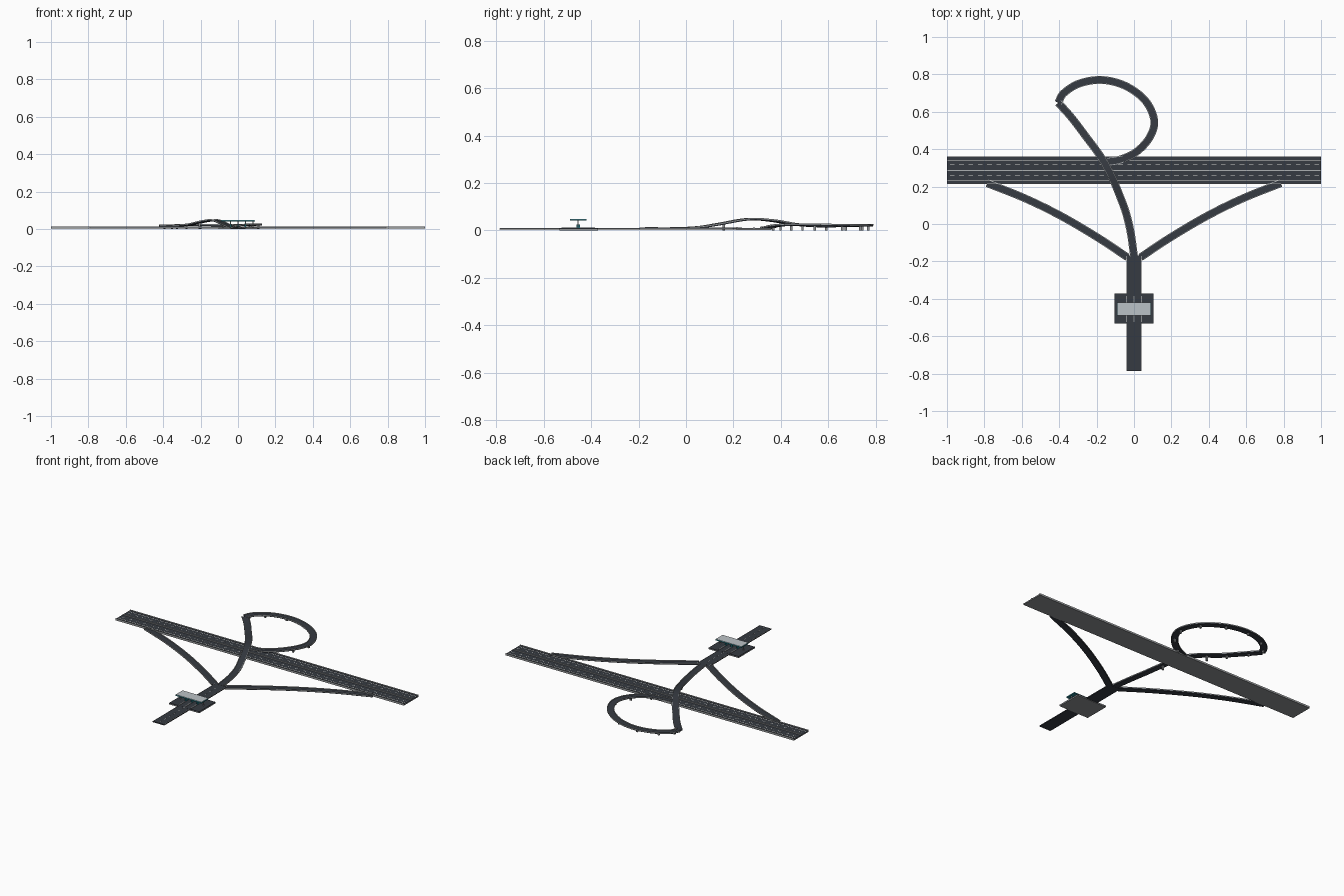
import bpy, bmesh
from mathutils import Vector
from mathutils.geometry import interpolate_bezier

cube = bpy.data.objects.get("Cube")
if cube:
    bpy.data.objects.remove(cube, do_unlink=True)


def material(name, rgb):
    m = bpy.data.materials.new(name)
    m.use_nodes = True
    m.diffuse_color = (*rgb, 1)
    m.node_tree.nodes["Principled BSDF"].inputs["Base Color"].default_value = (*rgb, 1)
    return m


asphalt = material("asphalt", (0.037, 0.043, 0.054))
concrete = material("concrete", (0.27, 0.28, 0.29))
rail_metal = material("rail metal", (0.42, 0.44, 0.45))
paint = material("white paint", (0.75, 0.75, 0.72))
roof_grey = material("pale roof", (0.5, 0.54, 0.57))
teal = material("teal trim", (0.02, 0.22, 0.27))


def finish(name, bm, mat):
    bmesh.ops.recalc_face_normals(bm, faces=bm.faces)
    mesh = bpy.data.meshes.new(name)
    bm.to_mesh(mesh)
    bm.free()
    mesh.materials.append(mat)
    ob = bpy.data.objects.new(name, mesh)
    bpy.context.collection.objects.link(ob)
    return ob


def boxes(name, mat, spans):
    """One object from boxes given as (x0, x1, y0, y1, z0, z1)."""
    bm = bmesh.new()
    for x0, x1, y0, y1, z0, z1 in spans:
        verts = bmesh.ops.create_cube(bm, size=1)["verts"]
        for v in verts:
            v.co = (x1 if v.co.x > 0 else x0, y1 if v.co.y > 0 else y0, z1 if v.co.z > 0 else z0)
    return finish(name, bm, mat)


def smooth_path(points, steps=8):
    """Smooth path through the points."""
    p = [Vector(q) for q in points]
    p = [2 * p[0] - p[1]] + p + [2 * p[-1] - p[-2]]
    out = []
    for a, b, c, d in zip(p, p[1:], p[2:], p[3:]):
        out += interpolate_bezier(b, b + (c - a) / 6, c - (d - b) / 6, c, steps + 1)[:-1]
    return out + [p[-2]]


def sweep(name, mat, path, u0, u1, w0, w1):
    """Sweep a rectangle (sideways u, upward w) along a path."""
    bm = bmesh.new()
    rings = []
    for i, p in enumerate(path):
        t = path[min(i + 1, len(path) - 1)] - path[max(i - 1, 0)]
        side = Vector((t.y, -t.x, 0)).normalized()
        rings.append([bm.verts.new(p + side * u + Vector((0, 0, w)))
                      for u, w in ((u0, w0), (u1, w0), (u1, w1), (u0, w1))])
    for r, s in zip(rings, rings[1:]):
        for k in range(4):
            n = (k + 1) % 4
            bm.faces.new((r[k], r[n], s[n], s[k]))
    bm.faces.new(rings[0])
    bm.faces.new(rings[-1])
    return finish(name, bm, mat)


def ramp_road(name, points, half=0.019):
    """Asphalt ribbon with a guard rail on each side."""
    path = smooth_path(points)
    sweep(name, asphalt, path, -half, half, -0.006, 0)
    for label, s in (("right", 1), ("left", -1)):
        sweep(f"{name}_{label}_rail", rail_metal, path, s * half - 0.0018, s * half + 0.0018, -0.001, 0.004)
    return path


# Main highway: concrete deck, two carriageways, rails and markings
MID = 0.287
boxes("highway_deck", concrete, [(-1, 1, MID - 0.073, MID + 0.073, 0.002, 0.008)])
boxes("highway_carriageways", asphalt,
      [(-1, 1, MID + s * 0.035 - 0.032, MID + s * 0.035 + 0.032, 0.007, 0.0095) for s in (-1, 1)])
boxes("highway_verges", asphalt,
      [(-1, 1, MID + s * 0.067 - 0.003, MID + s * 0.067 + 0.003, 0.007, 0.009) for s in (-1, 1)])
boxes("median_barrier", rail_metal, [(-1, 1, MID - 0.003, MID + 0.003, 0.007, 0.014)])
boxes("highway_outer_rails", rail_metal,
      [(-1, 1, MID + s * 0.0715 - 0.0015, MID + s * 0.0715 + 0.0015, 0.007, 0.014) for s in (-1, 1)])
boxes("highway_edge_lines", paint,
      [(-1, 1, MID + s * 0.054 - 0.0015, MID + s * 0.054 + 0.0015, 0.009, 0.0101) for s in (-1, 1)])
boxes("highway_lane_dashes", paint,
      [(-0.985 + 0.05 * i, -0.96 + 0.05 * i, MID + s * 0.029 - 0.0014, MID + s * 0.029 + 0.0014, 0.009, 0.0101)
       for i in range(40) for s in (-1, 1)])

# Slip roads, mirrored left and right
for side, s in (("left", 1), ("right", -1)):
    ramp_road(f"{side}_slip_road",
              [(s * 0.035, -0.178, 0.009), (s * 0.19, -0.075, 0.009), (s * 0.385, 0.04, 0.009),
               (s * 0.58, 0.136, 0.009), (s * 0.785, 0.218, 0.009)])

# Overpass that climbs across the highway
overpass = ramp_road("overpass", [
    (0, -0.17, 0.0095), (-0.017, -0.05, 0.0095), (-0.04, 0.05, 0.014), (-0.068, 0.13, 0.026),
    (-0.122, 0.26, 0.048), (-0.178, 0.36, 0.043), (-0.255, 0.465, 0.026),
    (-0.335, 0.57, 0.019), (-0.405, 0.648, 0.02)])

# Loop that turns back and drops to the highway
loop = ramp_road("loop_ramp", [
    (-0.405, 0.648, 0.02), (-0.375, 0.7, 0.021), (-0.29, 0.752, 0.022), (-0.17, 0.77, 0.022),
    (-0.045, 0.738, 0.022), (0.06, 0.66, 0.023), (0.108, 0.555, 0.025), (0.085, 0.465, 0.026),
    (0.015, 0.387, 0.022), (-0.07, 0.346, 0.013), (-0.14, 0.332, 0.011)])

# Supports under the raised roads
piers = [overpass[i] for i in (26, 43, 50, 58)] + [loop[i] for i in range(4, 68, 9)]
boxes("support_piers", concrete,
      [(p.x - 0.005, p.x + 0.005, p.y - 0.005, p.y + 0.005, 0, p.z - 0.004) for p in piers])

# Approach road and toll plaza
boxes("approach_road", asphalt, [(-0.04, 0.04, -0.787, -0.168, 0.003, 0.009)])
boxes("plaza_base", concrete, [(-0.104, 0.104, -0.533, -0.372, 0, 0.006)])
boxes("plaza_paving", asphalt, [(-0.104, 0.104, -0.533, -0.372, 0.006, 0.0095)])
boxes("approach_edge_lines", paint,
      [(s * 0.0385 - 0.0008, s * 0.0385 + 0.0008, y0, y1, 0.0085, 0.0098)
       for s in (-1, 1) for y0, y1 in ((-0.785, -0.533), (-0.372, -0.17))])
boxes("approach_dashes", paint,
      [(-0.0008, 0.0008, y, y + 0.02, 0.0085, 0.0098) for y in [-0.775 + 0.045 * i for i in range(13)]])

# Toll islands, booths, posts and canopy
lanes = (-0.04, 0, 0.04)
boxes("toll_islands", concrete, [(x - 0.003, x + 0.003, -0.525, -0.385, 0.009, 0.012) for x in lanes])
boxes("toll_booths", teal, [(x - 0.004, x + 0.004, -0.462, -0.448, 0.011, 0.024) for x in lanes])
boxes("canopy_posts", rail_metal,
      [(x - 0.002, x + 0.002, -0.457, -0.453, 0.009, 0.043) for x in (-0.08, -0.04, 0, 0.04, 0.08)])
boxes("canopy_trim", teal, [(-0.09, 0.09, -0.49, -0.42, 0.041, 0.047)])
boxes("canopy_roof", roof_grey, [(-0.089, 0.089, -0.489, -0.421, 0.0465, 0.049)])
